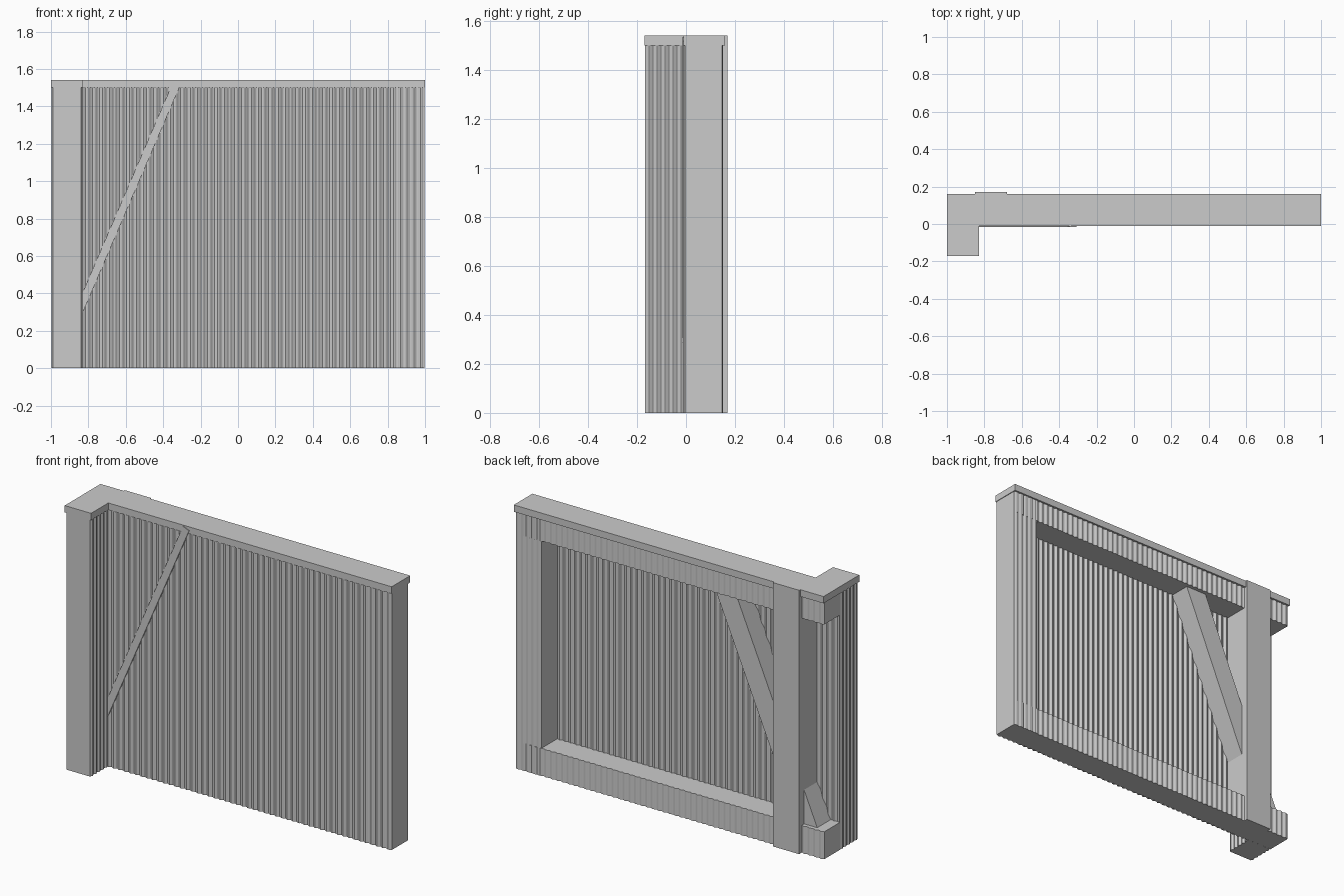
import bpy, math
from mathutils import Vector

if "Cube" in bpy.data.objects:
    bpy.data.objects.remove(bpy.data.objects["Cube"])

PITCH = 0.036   # corrugation spacing


def prism(name, pts, lo, hi, plane='XY'):
    """Extrude a closed 2D outline between lo and hi along the remaining axis."""
    def at(p, h):
        return (p[0], p[1], h) if plane == 'XY' else (p[0], h, p[1])
    n = len(pts)
    verts = [at(p, lo) for p in pts] + [at(p, hi) for p in pts]
    faces = [tuple(range(n))[::-1], tuple(range(n, 2 * n))]
    faces += [(i, (i + 1) % n, (i + 1) % n + n, i + n) for i in range(n)]
    if plane == 'XZ':
        faces = [f[::-1] for f in faces]
    me = bpy.data.meshes.new(name)
    me.from_pydata(verts, [], faces)
    ob = bpy.data.objects.new(name, me)
    bpy.context.collection.objects.link(ob)
    return ob


def box(name, x0, x1, y0, y1, z0, z1):
    return prism(name, [(x0, y0), (x1, y0), (x1, y1), (x0, y1)], z0, z1)


def wave(a, b, base, amp):
    """Rounded ribs running from a to b; rib crests rise from base by amp."""
    count = max(1, round(abs(b - a) / PITCH))
    n = count * 6
    return [(a + (b - a) * i / n,
             base + amp * (0.5 - 0.5 * math.cos(2 * math.pi * i / 6))) for i in range(n + 1)]


# main corrugated sheet
front = wave(-0.995, 0.995, -0.003, -0.009)
back = wave(0.995, -0.995, 0.006, -0.009)
prism("corrugated_sheet", front + back, 0, 1.5)

# short return leg, ribbed on both sides and smooth on its front
right = [(x, y) for y, x in wave(-0.167, -0.004, -0.840, 0.009)]
left = [(x, y) for y, x in wave(-0.004, -0.167, -0.990, -0.007)]
prism("return_leg", right + left, 0, 1.5)

# timber frame behind the sheet: rails with ribbed outer faces
for name, z0, z1 in (("bottom_rail", 0, 0.16), ("top_rail", 1.37, 1.5)):
    prism(name, [(-0.995, 0.0), (0.995, 0.0)] + wave(0.995, -0.995, 0.145, 0.007), z0, z1)

# end post and corner post
prism("end_post", [(0.83, -0.004), (0.996, -0.004)] + wave(0.996, 0.83, 0.147, 0.005), 0, 1.5)
box("back_post", -0.85, -0.68, 0.0, 0.17, 0, 1.54)

# diagonal brace: deep beam at the back, narrow strip showing at the front
slope = 2.33


def diagonal(name, x_left, width, y0, y1, z0, z1):
    """Sloping bar; x_left is its upper-left edge at z = 1.5."""
    d = Vector((1, slope)).normalized()
    nrm = Vector((d.y, -d.x)) * width
    a = Vector((x_left - (1.5 - z0) / slope, z0))
    b = Vector((x_left - (1.5 - z1) / slope, z1))
    return prism(name, [a, a + nrm, b + nrm, b], y0, y1, 'XZ')


diagonal("brace_beam", -0.36, 0.125, -0.002, 0.125, 0.14, 1.46)
diagonal("brace_front_strip", -0.36, 0.042, -0.015, 0.0, 0.30, 1.535)

# L-shaped capping
prism("top_cap", [(-1, -0.17), (-0.83, -0.17), (-0.83, -0.011), (1, -0.011),
                  (1, 0.16), (-1, 0.16)], 1.5, 1.54)
